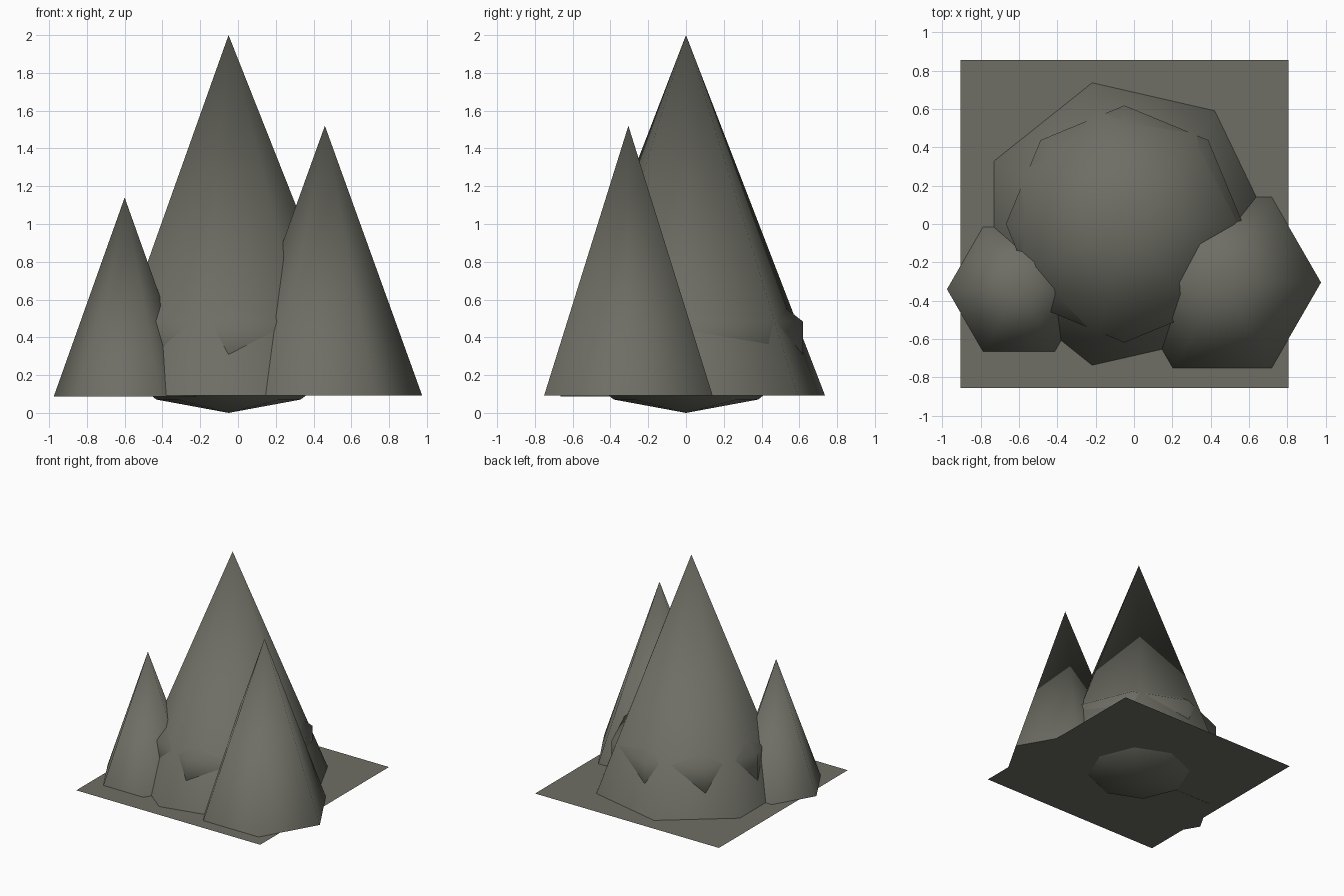
import bpy
import bmesh
import math
from mathutils import Matrix

if "Cube" in bpy.data.objects:
    bpy.data.objects.remove(bpy.data.objects["Cube"], do_unlink=True)

# One stone colour for everything
stone = bpy.data.materials.new("stone_grey")
stone.use_nodes = True
colour = (0.156, 0.156, 0.130, 1.0)
stone.diffuse_color = colour
stone.node_tree.nodes["Principled BSDF"].inputs["Base Color"].default_value = colour

GROUND = 0.09


def finish(name, bm, location, smooth=True):
    bmesh.ops.recalc_face_normals(bm, faces=bm.faces)
    mesh = bpy.data.meshes.new(name)
    bm.to_mesh(mesh)
    bm.free()
    mesh.materials.append(stone)
    obj = bpy.data.objects.new(name, mesh)
    obj.location = location
    bpy.context.collection.objects.link(obj)
    if smooth:
        bpy.ops.object.select_all(action="DESELECT")
        obj.select_set(True)
        bpy.context.view_layer.objects.active = obj
        bpy.ops.object.shade_smooth_by_angle(angle=math.radians(75))
    return obj


def peak(name, sides, radius, x, y, base, top):
    """Closed cone with one corner pointing along +x."""
    bm = bmesh.new()
    rim = [bm.verts.new((radius * math.cos(a), radius * math.sin(a), 0))
           for a in (math.tau * i / sides for i in range(sides))]
    tip = bm.verts.new((0, 0, top - base))
    for i in range(sides):
        bm.faces.new((rim[i], rim[(i + 1) % sides], tip))
    bm.faces.new(rim[::-1])
    return finish(name, bm, (x, y, base))


# Three rock peaks
peak("main_peak", 7, 0.755, -0.05, 0, GROUND + 0.002, 2.0)
peak("left_peak", 6, 0.515, 0.46, -0.305, GROUND + 0.002, 1.52)
peak("right_peak", 6, 0.375, -0.60, -0.34, GROUND - 0.002, 1.14)

# Flattened boulder whose corners break through the main peak
bm = bmesh.new()
bmesh.ops.create_uvsphere(bm, u_segments=8, v_segments=5, radius=1)
bmesh.ops.transform(bm, matrix=Matrix.Diagonal((0.65, 0.65, 0.37, 1)), verts=bm.verts)
finish("base_boulder", bm, (-0.05, 0, 0.37))

# Square ground sheet
bm = bmesh.new()
bmesh.ops.create_grid(bm, x_segments=1, y_segments=1, size=0.855)
finish("ground_sheet", bm, (-0.05, 0, GROUND), smooth=False)
